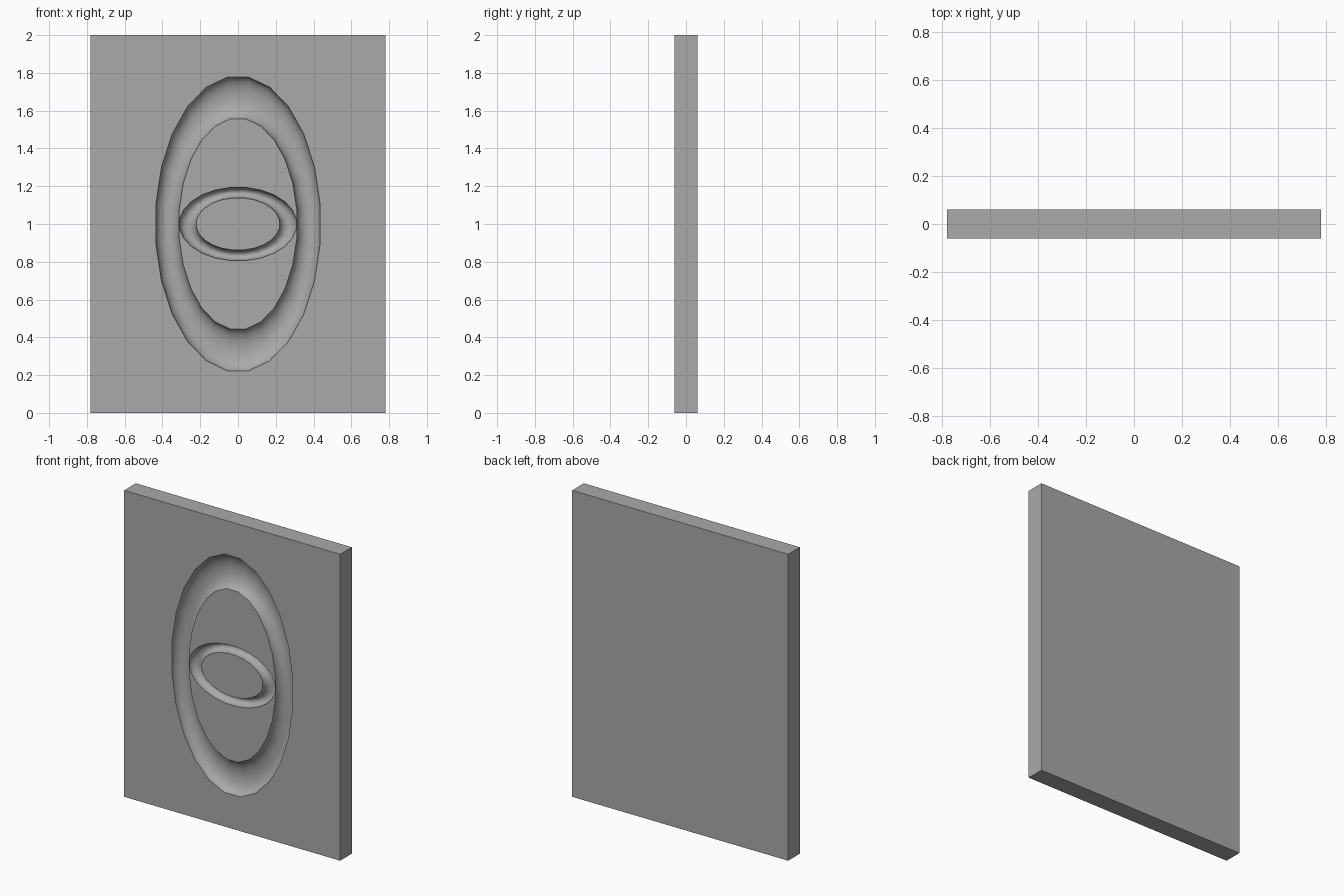
import bpy, bmesh
from math import sin, cos, pi

cube = bpy.data.objects.get("Cube")
if cube:
    bpy.data.objects.remove(cube, do_unlink=True)

WIDTH, THICK, HEIGHT = 1.56, 0.12, 2.0
FRONT = -THICK / 2

grey = bpy.data.materials.new("stone_grey")
grey.use_nodes = True
colour = (0.4, 0.4, 0.4, 1)
grey.diffuse_color = colour
grey.node_tree.nodes["Principled BSDF"].inputs["Base Color"].default_value = colour


def new_object(name, bm):
    bmesh.ops.recalc_face_normals(bm, faces=bm.faces)
    mesh = bpy.data.meshes.new(name)
    bm.to_mesh(mesh)
    bm.free()
    mesh.materials.append(grey)
    obj = bpy.data.objects.new(name, mesh)
    bpy.context.collection.objects.link(obj)
    return obj


def groove_cutter(name, rx, rz, inner, depth, sides=24, arc=14):
    """Elliptical ring with a rounded bottom; inner is the inner/outer ratio."""
    mid, half = (1 + inner) / 2, (1 - inner) / 2
    profile = [(mid + half * cos(pi * i / arc), FRONT + depth * sin(pi * i / arc))
               for i in range(arc + 1)]
    profile += [(inner, FRONT - 0.03), (1, FRONT - 0.03)]
    bm = bmesh.new()
    rings = []
    for s in range(sides):
        a = 2 * pi * (s + 0.5) / sides
        rings.append([bm.verts.new((rx * r * cos(a), y, 1 + rz * r * sin(a)))
                      for r, y in profile])
    n = len(profile)
    for s in range(sides):
        a, b = rings[s], rings[(s + 1) % sides]
        for i in range(n):
            j = (i + 1) % n
            bm.faces.new((a[i], a[j], b[j], b[i]))
    obj = new_object(name, bm)
    obj.hide_render = True
    return obj


# Flat rectangular slab
bm = bmesh.new()
bmesh.ops.create_cube(bm, size=1)
bmesh.ops.scale(bm, vec=(WIDTH, THICK, HEIGHT), verts=bm.verts)
bmesh.ops.translate(bm, vec=(0, 0, HEIGHT / 2), verts=bm.verts)
slab = new_object("carved_slab", bm)

# Tall groove and the small wide groove inside it
cutters = [groove_cutter("tall_groove_cutter", 0.439, 0.784, 0.716, 0.06),
           groove_cutter("wide_groove_cutter", 0.312, 0.195, 0.713, 0.045)]
for cutter in cutters:
    mod = slab.modifiers.new(cutter.name, "BOOLEAN")
    mod.operation = "DIFFERENCE"
    mod.solver = "EXACT"
    mod.object = cutter

# Apply the cuts, then drop the cutters
bpy.ops.object.select_all(action="DESELECT")
slab.select_set(True)
bpy.context.view_layer.objects.active = slab
for cutter in cutters:
    bpy.ops.object.modifier_apply(modifier=cutter.name)
    bpy.data.objects.remove(cutter, do_unlink=True)
bpy.ops.object.shade_smooth_by_angle(angle=pi / 6)
